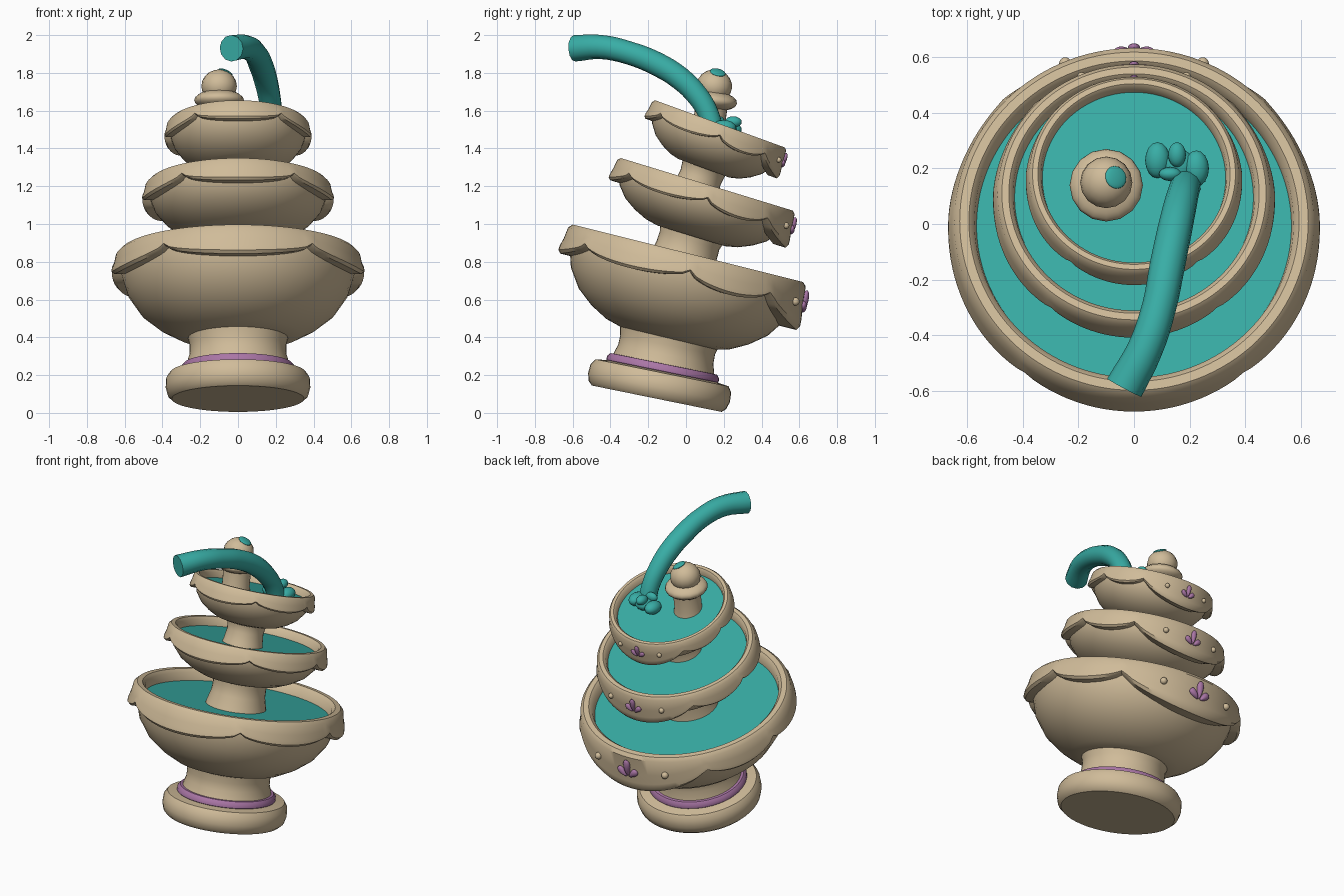
import bpy, bmesh, math
from mathutils import Matrix, Vector

cube = bpy.data.objects.get("Cube")
if cube:
    bpy.data.objects.remove(cube, do_unlink=True)


def material(name, rgb):
    m = bpy.data.materials.new(name)
    m.use_nodes = True
    m.diffuse_color = (*rgb, 1)
    m.node_tree.nodes["Principled BSDF"].inputs["Base Color"].default_value = (*rgb, 1)
    return m


STONE = material("sandstone", (0.63, 0.50, 0.32))
WATER = material("teal_water", (0.04, 0.42, 0.38))
PURPLE = material("mauve", (0.40, 0.18, 0.38))


def finish(name, bm, mat, matrix):
    bmesh.ops.remove_doubles(bm, verts=bm.verts, dist=1e-5)
    bmesh.ops.recalc_face_normals(bm, faces=bm.faces)
    me = bpy.data.meshes.new(name)
    bm.to_mesh(me)
    bm.free()
    me.materials.append(mat)
    ob = bpy.data.objects.new(name, me)
    bpy.context.collection.objects.link(ob)
    ob.matrix_world = matrix
    bpy.ops.object.select_all(action="DESELECT")
    ob.select_set(True)
    bpy.context.view_layer.objects.active = ob
    bpy.ops.object.shade_smooth_by_angle(angle=math.radians(40))
    return ob


def revolve(name, profile, mat, matrix, segments=48, closed=False):
    """Spin (radius, height) points; profile may be a function of the angle from the front."""
    bm = bmesh.new()
    rings = []
    for i in range(segments):
        a = math.tau * i / segments
        pts = profile(a) if callable(profile) else profile
        rings.append([bm.verts.new((r * math.sin(a), -r * math.cos(a), h)) for r, h in pts])
    count = len(rings[0])
    for i in range(segments):
        p, q = rings[i], rings[(i + 1) % segments]
        for j in range(count if closed else count - 1):
            k = (j + 1) % count
            bm.faces.new((p[j], q[j], q[k], p[k]))
    return finish(name, bm, mat, matrix)


def ellipsoid(name, mat, matrix, size):
    bm = bmesh.new()
    bmesh.ops.create_uvsphere(bm, u_segments=16, v_segments=10, radius=1)
    return finish(name, bm, mat, matrix @ Matrix.Diagonal((*size, 1)))


def leaning(x, y, z, degrees):
    return Matrix.Translation((x, y, z)) @ Matrix.Rotation(-math.radians(degrees), 4, "X")


# Scalloped lip: cusp angles from the front and how far each lobe hangs
CUSPS = [-36, 36, 93, 136, 224]
LOBES = [0.165, 0.15, 0.16, 0.255]


def lip_drop(a):
    deg = math.degrees(a)
    if deg > 180:
        deg = 360 - deg
    for lo, hi, depth in zip(CUSPS, CUSPS[1:], LOBES):
        if lo <= deg <= hi:
            swell = max(0, math.sin(math.pi * (deg - lo) / (hi - lo)))
            return 0.09 + (depth - 0.09) * swell ** 0.55
    return 0.09


BOWL = [(0, -1), (0.37, -1), (0.5, -0.95), (0.64, -0.84), (0.77, -0.69),
        (0.87, -0.48), (0.92, -0.25), (0.92, -0.18)]


def tier(name, m, radius, depth, s):
    k = radius / 0.67

    def rim(a):
        d = lip_drop(a) * s
        return [(0.565 * k, -0.085 * s), (0.575 * k, -0.02 * s), (0.595 * k, 0),
                (0.628 * k, 0), (0.648 * k, -0.02 * s), (0.657 * k, -0.5 * d),
                (0.668 * k, -0.75 * d), (0.67 * k, -0.9 * d), (0.655 * k, -d),
                (0.565 * k, -d)]

    revolve(name + "_bowl", [(r * radius, h * depth) for r, h in BOWL], STONE, m)
    revolve(name + "_scalloped_rim", rim, STONE, m, 120, True)
    h = -0.07 * s
    revolve(name + "_water", [(0, h - 0.01), (0.58 * k, h - 0.01), (0.58 * k, h), (0, h)], WATER, m)

    # Flower and studs on the deep back lobe
    root = m @ Matrix.Translation((0, 0.66 * k, -0.165 * s))
    for part, turn, length in (("left", 48, 0.04), ("middle", 0, 0.058), ("right", -48, 0.04)):
        spin = Matrix.Rotation(math.radians(turn), 4, "Y")
        lift = Matrix.Translation((0, 0, (length + 0.012) * s))
        petal = ellipsoid(f"{name}_{part}_petal", PURPLE, root @ spin @ lift,
                          (0.027 * s, 0.02 * s, length * s))
        # Narrow the lower end into a teardrop
        for v in petal.data.vertices:
            v.co.x *= 0.75 + 0.4 * v.co.z
    for part, side in (("left", 1), ("right", -1)):
        a = math.radians(22) * side
        pos = Matrix.Translation((0.662 * k * math.sin(a), 0.662 * k * math.cos(a), -0.11 * s))
        ellipsoid(f"{name}_{part}_stud", STONE, m @ pos, (0.022 * s,) * 3)


# Foot, mauve band and pedestal
foot = leaning(0, -0.155, 0.075, 11.5)
revolve("foot", [(0, 0), (0.35, 0), (0.372, 0.02), (0.383, 0.06), (0.38, 0.11),
                 (0.36, 0.14), (0.28, 0.15)], STONE, foot)
revolve("foot_band", [(0.25, 0.135), (0.29, 0.135), (0.303, 0.15), (0.303, 0.17),
                      (0.288, 0.188), (0.25, 0.19)], PURPLE, foot, closed=True)
revolve("pedestal", [(0.285, 0.14), (0.272, 0.19), (0.257, 0.24), (0.256, 0.29),
                     (0.27, 0.35), (0.28, 0.39)], STONE, foot)

# Three bowls, each leaning further back
lower = leaning(0, 0.01, 0.845, 14)
middle = leaning(0, 0.11, 1.21, 17)
upper = leaning(0, 0.18, 1.53, 20)
tier("lower", lower, 0.67, 0.465, 1.0)
tier("middle", middle, 0.508, 0.285, 0.78)
tier("upper", upper, 0.39, 0.25, 0.66)

# Columns between the bowls
revolve("lower_column", [(0.2, -0.52), (0.185, -0.44), (0.167, -0.37), (0.165, -0.31),
                         (0.18, -0.26)], STONE, middle, 32)
revolve("upper_column", [(0.135, -0.42), (0.12, -0.36), (0.113, -0.3), (0.12, -0.25),
                         (0.14, -0.22)], STONE, upper, 32)

# Finial: stem, flattened collar, ball and teal spot
finial = leaning(-0.1, 0.15, 1.73, 8)
revolve("finial_stem", [(0.1, -0.28), (0.085, -0.22), (0.085, -0.1)], STONE, finial, 24)
ellipsoid("finial_collar", STONE, finial @ Matrix.Translation((0, 0, -0.075)), (0.132, 0.132, 0.055))
ellipsoid("finial_ball", STONE, finial, (0.094, 0.094, 0.088))
out = Vector((0.42, 0.22, 0.88)).normalized()
ellipsoid("finial_spot", WATER, Matrix.Translation(Vector((-0.1, 0.15, 1.73)) + out * 0.082)
          @ out.to_track_quat("Z", "Y").to_matrix().to_4x4(), (0.042, 0.042, 0.012))

# Arching jet of water
path = [(0.19, 0.15, 1.46), (0.18, 0.12, 1.58), (0.165, 0.06, 1.68), (0.145, -0.03, 1.77),
        (0.12, -0.15, 1.845), (0.09, -0.3, 1.905), (0.04, -0.45, 1.937), (-0.035, -0.59, 1.93)]
widths = [0.055, 0.056, 0.06, 0.063, 0.064, 0.062, 0.064, 0.07]
curve = bpy.data.curves.new("water_jet", "CURVE")
curve.dimensions = "3D"
curve.bevel_depth = 1
curve.bevel_resolution = 4
curve.resolution_u = 4
curve.use_fill_caps = True
spline = curve.splines.new("BEZIER")
spline.bezier_points.add(len(path) - 1)
for p, co, w in zip(spline.bezier_points, path, widths):
    p.co, p.radius = co, w
    p.handle_left_type = p.handle_right_type = "AUTO"
curve.materials.append(WATER)
bpy.context.collection.objects.link(bpy.data.objects.new("water_jet", curve))

# Splash lumps around the foot of the jet
SPLASH = [((0.085, 0.23, 1.5), (0.045, 0.065, 0.04)), ((0.225, 0.2, 1.51), (0.045, 0.065, 0.04)),
          ((0.155, 0.25, 1.54), (0.032, 0.045, 0.03)), ((0.13, 0.18, 1.54), (0.04, 0.025, 0.03)),
          ((0.16, 0.21, 1.5), (0.06, 0.06, 0.04))]
for i, (pos, size) in enumerate(SPLASH):
    ellipsoid(f"splash_lump_{i + 1}", WATER, Matrix.Translation(pos), size)
